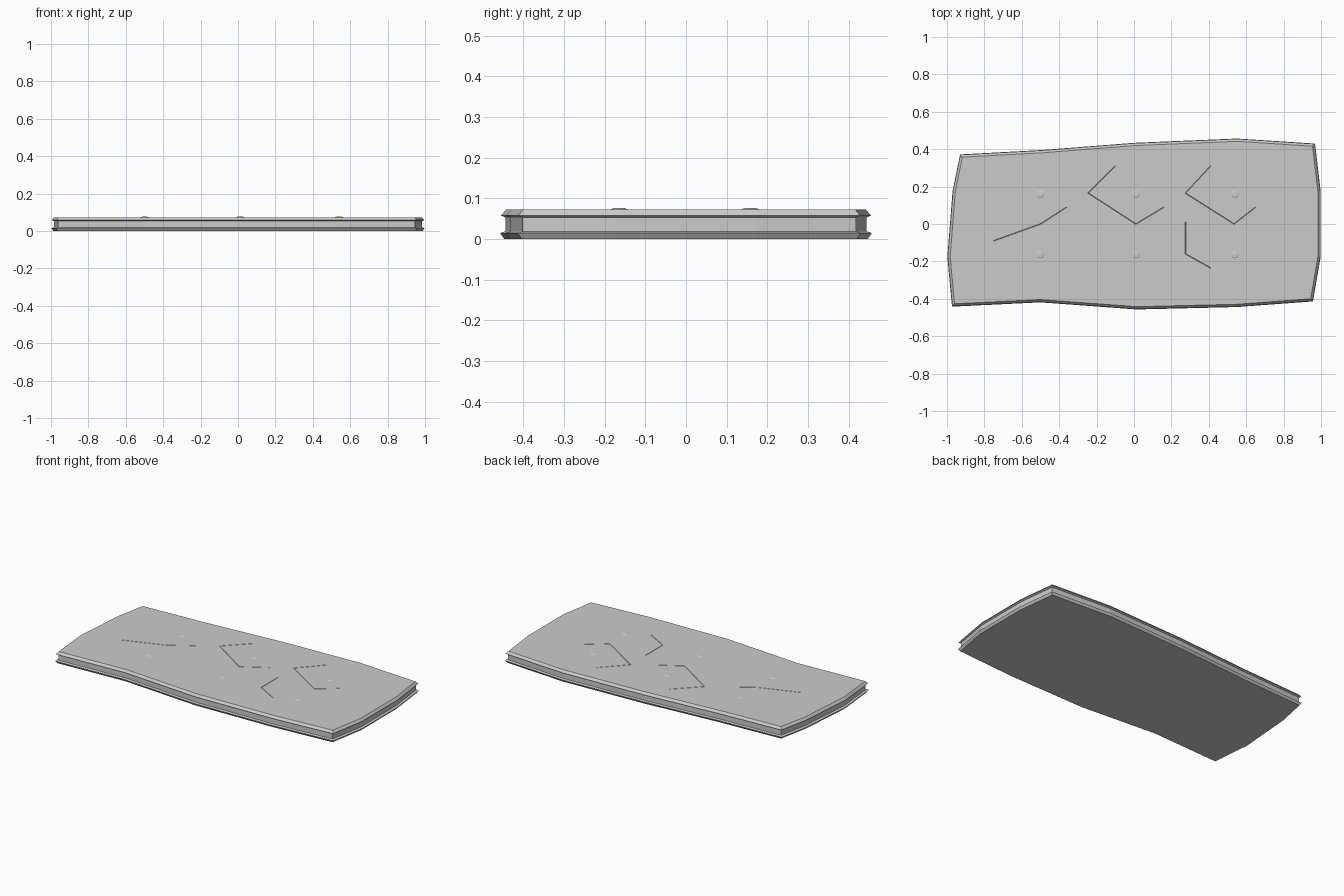
import bpy, bmesh
from mathutils import Vector

if "Cube" in bpy.data.objects:
    bpy.data.objects.remove(bpy.data.objects["Cube"])

# Irregular slab outline, counter-clockwise seen from above
OUTLINE = [(-0.973, -0.442), (-0.5, -0.419), (0.015, -0.457), (0.55, -0.444),
           (0.957, -0.414), (0.998, -0.176), (0.998, 0.176), (0.968, 0.430),
           (0.55, 0.457), (0.0, 0.434), (-0.5, 0.395), (-0.93, 0.372),
           (-0.97, 0.176), (-0.998, -0.176)]
# Edge profile: (inset, height), lipped top and bottom with a groove between
PROFILE = [(0.010, 0.0), (0.0, 0.015), (0.013, 0.019), (0.013, 0.053),
           (0.002, 0.058), (0.015, 0.073)]
TOP = PROFILE[-1][1]


def inset(points, d):
    """Move a closed outline inwards by d with mitred corners."""
    pts = [Vector(p) for p in points]
    out = []
    for i, p in enumerate(pts):
        a = (p - pts[i - 1]).normalized()
        b = (pts[(i + 1) % len(pts)] - p).normalized()
        n1, n2 = Vector((-a.y, a.x)), Vector((-b.y, b.x))
        out.append(p + (n1 + n2) * d / (1 + n1.dot(n2)))
    return out


def finish(bm, name):
    bmesh.ops.recalc_face_normals(bm, faces=bm.faces)
    mesh = bpy.data.meshes.new(name)
    bm.to_mesh(mesh)
    bm.free()
    obj = bpy.data.objects.new(name, mesh)
    bpy.context.collection.objects.link(obj)
    return obj


# Stone slab
bm = bmesh.new()
rings = [[bm.verts.new((p.x, p.y, z)) for p in inset(OUTLINE, d)] for d, z in PROFILE]
for lo, hi in zip(rings, rings[1:]):
    for i in range(len(lo)):
        j = (i + 1) % len(lo)
        bm.faces.new((lo[i], lo[j], hi[j], hi[i]))
bm.faces.new(rings[0][::-1])
bm.faces.new(rings[-1])
slab = finish(bm, "slab")

# Cracks: shallow V-shaped grooves cut into the top
CRACKS = [[(-0.75, -0.09), (-0.5, 0.0), (-0.36, 0.09)],
          [(-0.10, 0.31), (-0.245, 0.165), (0.01, 0.0), (0.16, 0.09)],
          [(0.41, 0.31), (0.275, 0.165), (0.535, 0.0), (0.65, 0.09)],
          [(0.275, 0.01), (0.275, -0.16), (0.41, -0.235)]]
bm = bmesh.new()
for path in CRACKS:
    pts = [Vector(p) for p in path]
    sections = []
    for i, p in enumerate(pts):
        a = (pts[max(i, 1)] - pts[max(i, 1) - 1]).normalized()
        k = min(i, len(pts) - 2)
        b = (pts[k + 1] - pts[k]).normalized()
        t = (a + b).normalized()
        s = Vector((-t.y, t.x)) * 0.003 / max(t.dot(a), 0.5)
        sections.append([bm.verts.new((p.x + s.x, p.y + s.y, TOP + 0.002)),
                         bm.verts.new((p.x - s.x, p.y - s.y, TOP + 0.002)),
                         bm.verts.new((p.x, p.y, TOP - 0.003))])
    for q, r in zip(sections, sections[1:]):
        for i in range(3):
            j = (i + 1) % 3
            bm.faces.new((q[i], q[j], r[j], r[i]))
    bm.faces.new(sections[0])
    bm.faces.new(sections[-1])
cutter = finish(bm, "crack_cutter")
cutter.hide_render = True
cutter.hide_viewport = True
mod = slab.modifiers.new("cracks", 'BOOLEAN')
mod.operation = 'DIFFERENCE'
mod.solver = 'EXACT'
mod.object = cutter

# Six low studs on the top face
for i, x in enumerate((-0.5, 0.012, 0.54)):
    for j, y in enumerate((-0.165, 0.158)):
        bm = bmesh.new()
        bmesh.ops.create_cone(bm, cap_ends=True, segments=8,
                              radius1=0.027, radius2=0.014, depth=0.006)
        bmesh.ops.translate(bm, verts=bm.verts, vec=(x, y, TOP))
        finish(bm, f"stud_{i}_{j}")
